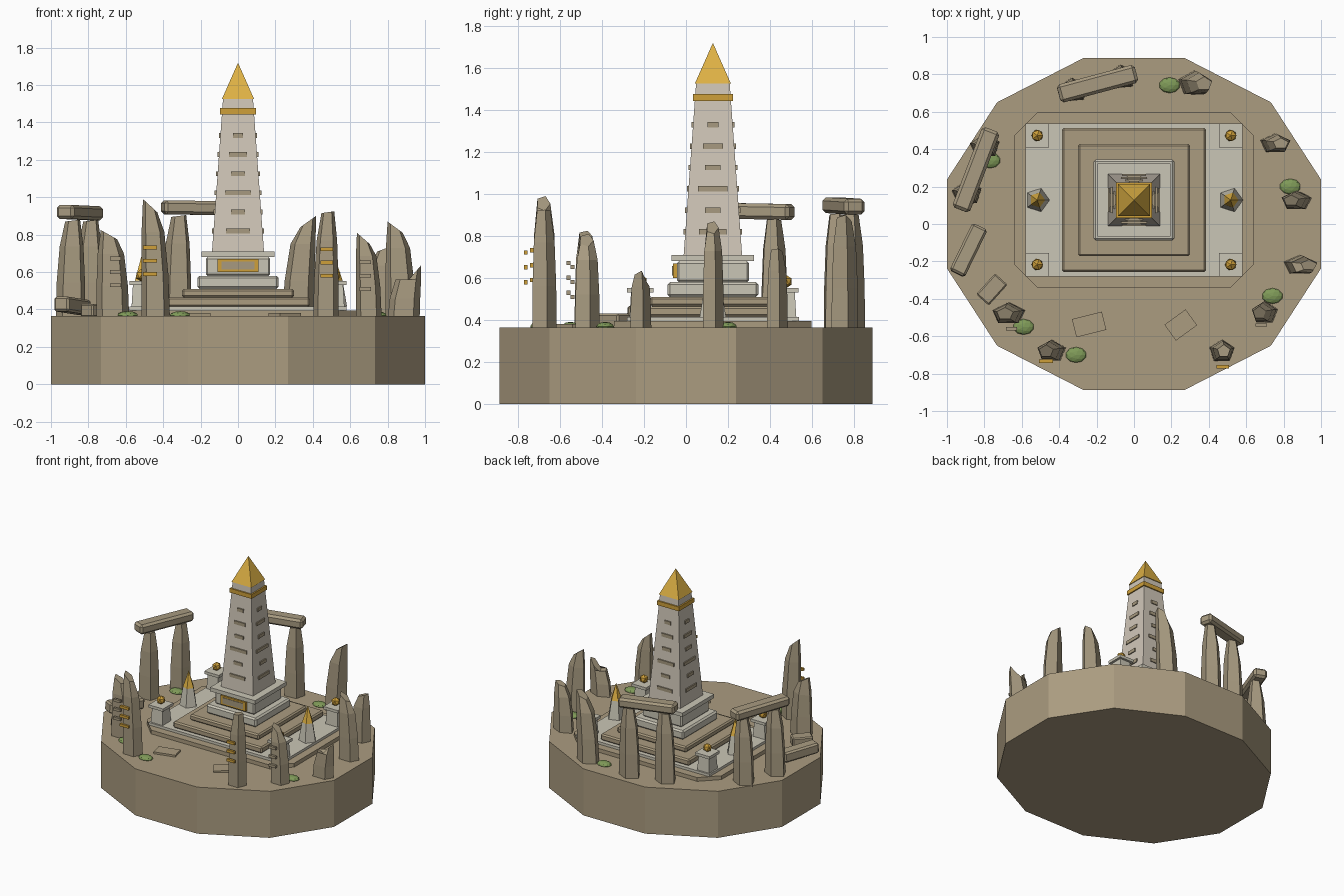
import bpy, bmesh
from math import cos, sin, pi, radians
from mathutils import Matrix, Vector

cube = bpy.data.objects.get("Cube")
if cube:
    bpy.data.objects.remove(cube)


def material(name, hex_code):
    def linear(c):
        return c / 12.92 if c < 0.04 else ((c + 0.055) / 1.055) ** 2.4
    rgb = [linear(v / 255) for v in bytes.fromhex(hex_code)]
    mat = bpy.data.materials.new(name)
    mat.use_nodes = True
    mat.diffuse_color = (*rgb, 1)
    mat.node_tree.nodes["Principled BSDF"].inputs["Base Color"].default_value = (*rgb, 1)
    return mat


EARTH = material("sandy earth", "ab9c80")
STONE = material("weathered stone", "a79a80")
PALE = material("pale plinth stone", "cac6b6")
MARBLE = material("warm obelisk stone", "d0c7b9")
GOLD = material("bright gold", "deb144")
OLD_GOLD = material("deep gold", "cfa03a")
MOSS = material("moss green", "7f9a58")

GROUND = 0.365
CY = 0.128          # centre line of the monument


def finish(name, bm, mat, bevel=0.0):
    bmesh.ops.recalc_face_normals(bm, faces=bm.faces)
    mesh = bpy.data.meshes.new(name)
    bm.to_mesh(mesh)
    bm.free()
    mesh.materials.append(mat)
    obj = bpy.data.objects.new(name, mesh)
    bpy.context.collection.objects.link(obj)
    if bevel:
        mod = obj.modifiers.new("edge bevel", 'BEVEL')
        mod.width = bevel
        mod.segments = 1
    return obj


def loft(name, rings, mat, bevel=0.0):
    """Skin a stack of equally sized vertex rings and cap both ends."""
    bm = bmesh.new()
    loops = [[bm.verts.new(p) for p in ring] for ring in rings]
    n = len(loops[0])
    for a, b in zip(loops, loops[1:]):
        for i in range(n):
            j = (i + 1) % n
            bm.faces.new((a[i], a[j], b[j], b[i]))
    bm.faces.new(loops[0][::-1])
    bm.faces.new(loops[-1])
    return finish(name, bm, mat, bevel)


def ring(x, y, z, rx, ry, sides, turn=0.0):
    return [(x + rx * cos(turn + 2 * pi * i / sides),
             y + ry * sin(turn + 2 * pi * i / sides), z) for i in range(sides)]


def square(x, y, z, hx, hy=None):
    hy = hx if hy is None else hy
    return [(x - hx, y - hy, z), (x + hx, y - hy, z), (x + hx, y + hy, z), (x - hx, y + hy, z)]


def block(name, x, y, z0, z1, half, mat, bevel=0.0, top=None):
    return loft(name, [square(x, y, z0, half), square(x, y, z1, top or half)], mat, bevel)


def slab(name, centre, size, mat, turn=0.0, tilt=0.0, bevel=0.0):
    bm = bmesh.new()
    bmesh.ops.create_cube(bm, size=1, matrix=Matrix.Diagonal((*size, 1)))
    obj = finish(name, bm, mat, bevel)
    obj.location = centre
    obj.rotation_euler = (0, radians(tilt), radians(turn))
    return obj


def ball(name, centre, radii, mat, detail=1):
    bm = bmesh.new()
    bmesh.ops.create_icosphere(bm, subdivisions=detail, radius=1,
                               matrix=Matrix.Translation(centre) @ Matrix.Diagonal((*radii, 1)))
    return finish(name, bm, mat)


def standing_stone(name, x, y, rx, ry, top, lean, drop, turn=0.3):
    """Five-sided tapering stone whose crown shifts by lean and slopes down by drop."""
    h = top - GROUND
    crown = ring(x + lean, y, top, rx * 0.5, ry * 0.55, 5, turn)
    side = 1 if lean >= 0 else -1
    xs = [side * p[0] for p in crown]
    span = max(xs) - min(xs)
    crown = [(px, py, top - drop * (max(xs) - side * px) / span) for px, py, _ in crown]
    loft(name, [ring(x, y, GROUND - 0.02, rx, ry, 5, turn),
                ring(x + lean * 0.15, y, GROUND + h * 0.35, rx * 0.95, ry * 0.97, 5, turn),
                ring(x + lean * 0.5, y, GROUND + h * 0.72, rx * 0.8, ry * 0.85, 5, turn),
                crown], STONE)


# Island and paved terrace
loft("island", [ring(0, 0, z, 1.035, 0.92, 12, pi / 12) for z in (0, GROUND)], EARTH)


def terrace_ring(z, hx=0.64, hy=0.47, cut=0.125):
    pts = [(hx - cut, -hy), (hx, cut - hy), (hx, hy - cut), (hx - cut, hy)]
    pts += [(-a, b) for a, b in reversed(pts)]
    return [(a, CY + b, z) for a, b in pts]


loft("terrace", [terrace_ring(GROUND), terrace_ring(0.395)], EARTH)
loft("terrace_paving", [square(0, CY, z, 0.58, 0.41) for z in (0.395, 0.415)], PALE)

# Stepped plinth
block("lower_step", 0, CY, 0.415, 0.465, 0.385, EARTH, 0.01)
block("upper_step", 0, CY, 0.465, 0.51, 0.3, EARTH, 0.01)
block("plinth_foot", 0, CY, 0.51, 0.58, 0.217, PALE, 0.012)
block("plinth_block", 0, CY, 0.58, 0.68, 0.172, PALE, 0.01)
block("plinth_cap", 0, CY, 0.68, 0.71, 0.196, PALE)
slab("plaque_frame", (0, CY - 0.178, 0.635), (0.22, 0.025, 0.07), OLD_GOLD)
slab("plaque_panel", (0, CY - 0.19, 0.635), (0.175, 0.008, 0.045), STONE)

# Obelisk
SHAFT_LOW, SHAFT_HIGH = 0.71, 1.527


def shaft_half(z):
    return 0.139 - 0.059 * (z - SHAFT_LOW) / (SHAFT_HIGH - SHAFT_LOW)


block("obelisk_shaft", 0, CY, SHAFT_LOW, SHAFT_HIGH, 0.139, MARBLE, top=0.08)
block("obelisk_band", 0, CY, 1.443, 1.476, 0.095, OLD_GOLD)
block("obelisk_tip", 0, CY, 1.525, 1.717, 0.086, GOLD, top=0.001)
for row, half_width in enumerate((0.065, 0.037, 0.07, 0.037, 0.048, 0.026)):
    z = 0.82 + row * 0.102
    for quarter in range(4):
        out = Matrix.Rotation(quarter * pi / 2, 3, 'Z') @ Vector((0, -shaft_half(z), 0))
        slab("shaft_carving", (out.x, CY + out.y, z), (half_width * 2, 0.016, 0.026),
             STONE, quarter * 90)

# Terrace pedestals with gold balls and spires
for side in (-1, 1):
    x = side * 0.517
    for y in (CY - 0.345, CY + 0.345):
        block("pedestal_body", x, y, 0.415, 0.53, 0.052, PALE, top=0.045)
        block("pedestal_cap", x, y, 0.53, 0.552, 0.063, PALE)
        ball("pedestal_ball", (x, y, 0.583), (0.034,) * 3, OLD_GOLD)
    loft("spire_pedestal", [ring(x, CY, 0.415, 0.066, 0.066, 5), ring(x, CY, 0.555, 0.042, 0.042, 5)], PALE)
    loft("spire", [ring(x, CY, 0.555, 0.042, 0.042, 5), ring(x, CY, 0.68, 0.001, 0.001, 5)], GOLD)

# Lone standing stones: x, y, radii, top, lean, drop
for spec in ((-0.44, -0.68, 0.08, 0.062, 0.99, -0.03, 0.07),
             (0.47, -0.68, 0.072, 0.064, 0.925, 0.01, 0.01),
             (-0.67, -0.48, 0.093, 0.062, 0.825, -0.02, 0.05),
             (0.7, -0.475, 0.072, 0.064, 0.81, -0.03, 0.06),
             (0.885, -0.22, 0.09, 0.055, 0.635, 0.05, 0.1),
             (0.87, 0.125, 0.085, 0.055, 0.87, -0.03, 0.06),
             (0.755, 0.43, 0.085, 0.055, 0.74, 0.03, 0.03),
             (0.32, 0.75, 0.088, 0.07, 0.9, 0.055, 0.06)):
    standing_stone("standing_stone", *spec)

# Raised bars on the front stones
for x, y, z, width, mat in ((-0.47, -0.733, 0.59, 0.075, OLD_GOLD), (0.475, -0.763, 0.58, 0.066, OLD_GOLD),
                            (-0.655, -0.56, 0.53, 0.06, STONE), (0.68, -0.54, 0.51, 0.06, STONE)):
    for i in range(3):
        slab("stone_bar", (x, y, z + i * 0.071), (width, 0.018, 0.02), mat)

# Two gateways: a pair of posts under a lintel
for x, y, turn, length, z in ((-0.195, 0.75, 15, 0.43, 0.905), (-0.845, 0.29, 69, 0.46, 0.88)):
    along = Vector((cos(radians(turn)), sin(radians(turn))))
    for side in (-1, 1):
        px, py = Vector((x, y)) + along * side * 0.135
        standing_stone("gateway_post", px, py, 0.084, 0.068, z, 0.01, 0.01, turn + 0.5)
    slab("gateway_lintel", (x, y, z + 0.038), (length, 0.1, 0.075), STONE, turn, 1, 0.016)

# Fallen stones and paving slabs
slab("fallen_lintel", (-0.885, -0.14, 0.42), (0.28, 0.09, 0.08), STONE, 64, 4, 0.012)
slab("fallen_block", (-0.76, -0.35, 0.395), (0.15, 0.09, 0.07), STONE, 48, 0, 0.008)
slab("path_slab", (-0.24, -0.537, 0.37), (0.165, 0.1, 0.02), EARTH, 14)
slab("path_slab", (0.25, -0.54, 0.37), (0.14, 0.105, 0.02), EARTH, 36)

# Moss clumps
for x, y in ((0.19, 0.742), (0.835, 0.2), (0.74, -0.385), (-0.31, -0.7), (-0.59, -0.55), (-0.77, 0.34)):
    ball("moss_clump", (x, y, GROUND + 0.004), (0.056, 0.042, 0.022), MOSS, 2)
